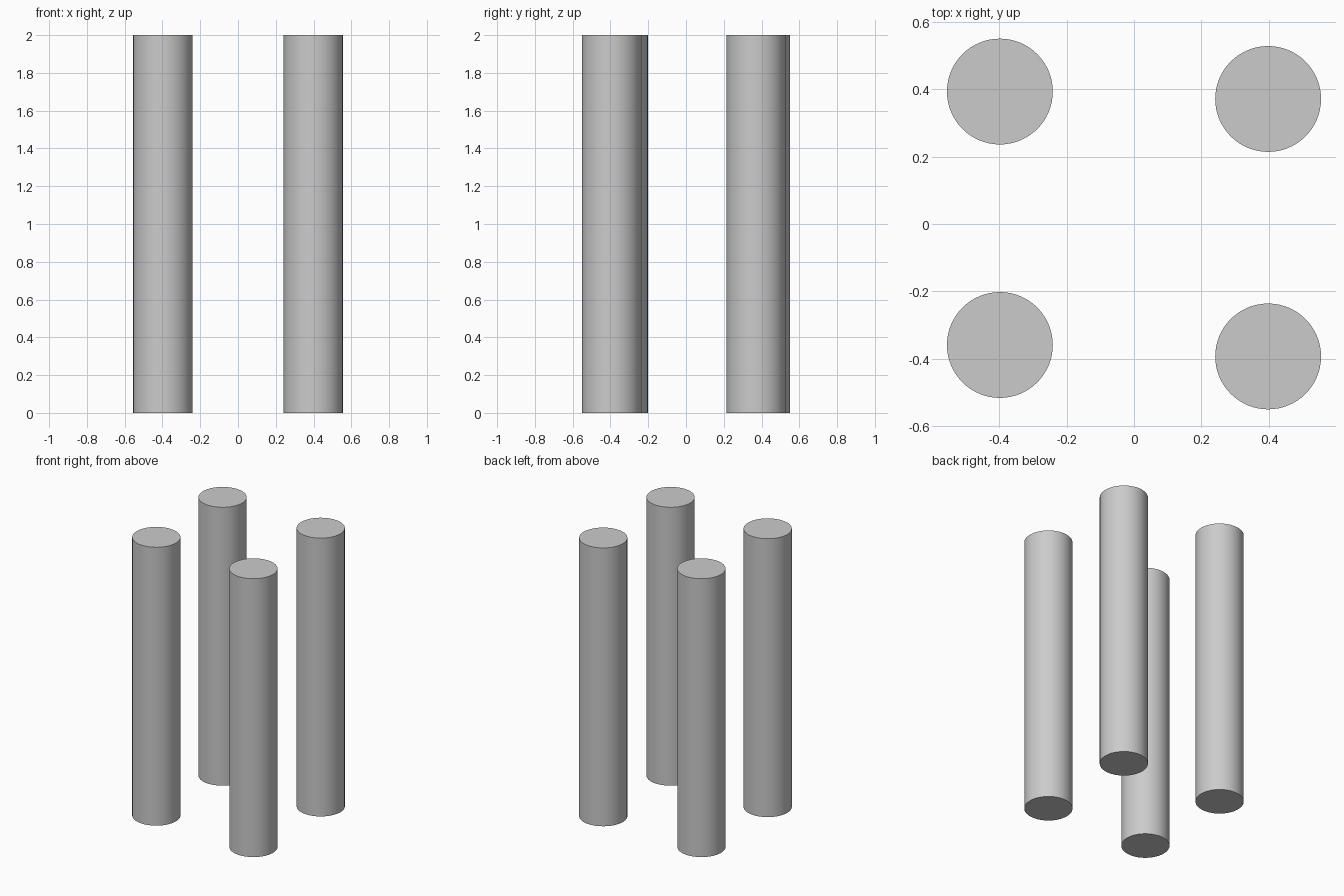
import bpy
import math

if "Cube" in bpy.data.objects:
    bpy.data.objects.remove(bpy.data.objects["Cube"])

RADIUS = 0.157
HEIGHT = 2.0


def column(name, x, y):
    bpy.ops.mesh.primitive_cylinder_add(
        vertices=64, radius=RADIUS, depth=HEIGHT, location=(x, y, HEIGHT / 2))
    obj = bpy.context.object
    obj.name = name
    bpy.ops.object.shade_smooth_by_angle(angle=math.radians(30))


# Four round columns, slightly uneven in depth
column("back_left_column", -0.398, 0.393)
column("back_right_column", 0.398, 0.371)
column("front_left_column", -0.398, -0.359)
column("front_right_column", 0.398, -0.393)
